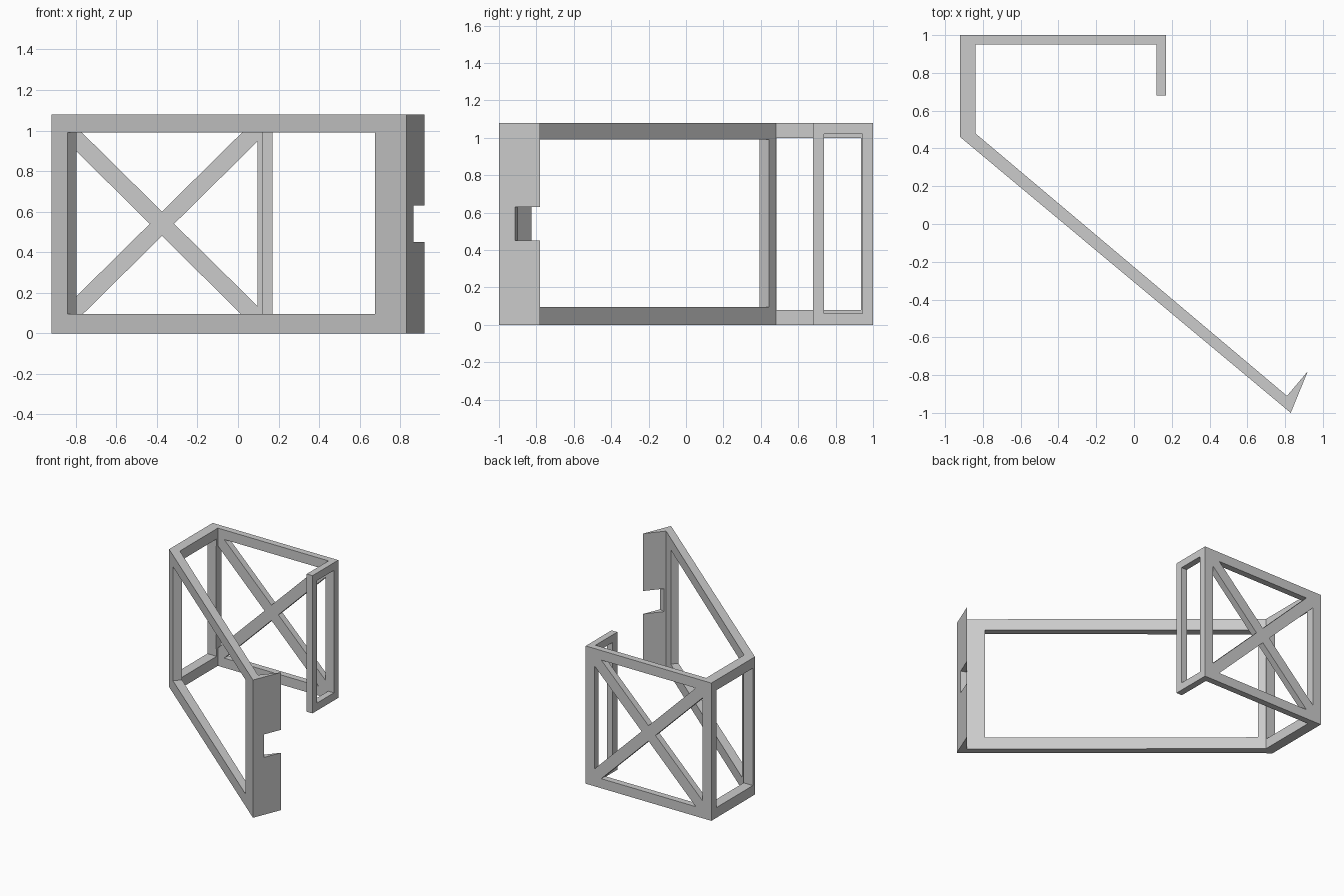
import bpy
import bmesh
from mathutils import Vector, Matrix

cube = bpy.data.objects.get("Cube")
if cube:
    bpy.data.objects.remove(cube, do_unlink=True)

HEIGHT = 1.08

grey = bpy.data.materials.new("plain grey")
grey.use_nodes = True
grey.diffuse_color = (0.6, 0.6, 0.6, 1)
grey.node_tree.nodes["Principled BSDF"].inputs["Base Color"].default_value = (0.6, 0.6, 0.6, 1)


def prism(name, base, sweep):
    """Extrude a flat polygon of 3D points along a vector."""
    bm = bmesh.new()
    face = bm.faces.new([bm.verts.new(p) for p in base])
    result = bmesh.ops.extrude_face_region(bm, geom=[face], use_keep_orig=True)
    moved = [v for v in result["geom"] if isinstance(v, bmesh.types.BMVert)]
    bmesh.ops.translate(bm, verts=moved, vec=Vector(sweep))
    bmesh.ops.recalc_face_normals(bm, faces=bm.faces[:])
    mesh = bpy.data.meshes.new(name)
    bm.to_mesh(mesh)
    bm.free()
    obj = bpy.data.objects.new(name, mesh)
    obj.data.materials.append(grey)
    bpy.context.scene.collection.objects.link(obj)
    return obj


def plan_prism(name, outline, z0, z1):
    return prism(name, [(x, y, z0) for x, y in outline], (0, 0, z1 - z0))


def rectangle(x0, x1, y0, y1):
    return [(x0, y0), (x1, y0), (x1, y1), (x0, y1)]


def slanted(start, end, inner, outer):
    """Plan rectangle along start-end, reaching to both sides of that line."""
    a, b = Vector(start), Vector(end)
    d = (b - a).normalized()
    n = Vector((-d.y, d.x))
    return [a + n * outer, b + n * outer, b + n * inner, a + n * inner]


def cut(body, cutter):
    cutter.hide_render = True
    mod = body.modifiers.new("opening", 'BOOLEAN')
    mod.operation = 'DIFFERENCE'
    mod.solver = 'EXACT'
    mod.object = cutter
    bpy.context.view_layer.objects.active = body
    bpy.ops.object.modifier_apply(modifier=mod.name)
    bpy.data.objects.remove(cutter, do_unlink=True)


# Folded sheet: end flange, back wall, side wall, long slanted panel, hooked lip
outline = [(-0.92, 1.0), (0.17, 1.0), (0.17, 0.68), (0.12, 0.68), (0.12, 0.95),
           (-0.84, 0.95), (-0.84, 0.48), (0.81, -0.91), (0.92, -0.78),
           (0.83, -1.0), (-0.92, 0.46)]
frame = plan_prism("folded_frame", outline, 0, HEIGHT)

# Side wall and end flange openings
cut(frame, plan_prism("side_opening", rectangle(-1.0, -0.8, 0.485, 0.935), 0.08, 1.0))
cut(frame, plan_prism("flange_opening", rectangle(0.1, 0.25, 0.737, 0.945), 0.06, 1.02))

# Long slanted panel opening
cut(frame, plan_prism("panel_opening",
                      slanted((-0.84, 0.393), (0.675, -0.87), -0.04, 0.1), 0.095, 0.99))

# Latch notch in the hooked lip
cut(frame, plan_prism("lip_notch",
                      slanted((0.865, -0.915), (0.945, -0.72), -0.04, 0.056), 0.45, 0.63))

# Back wall: four triangular openings leave a cross brace
half_w, half_h, bar = 0.47, 0.465, 0.06
side = [(bar, 0), (half_w, half_h - bar), (half_w, bar - half_h)]
top = [(0, bar), (half_w - bar, half_h), (bar - half_w, half_h)]
for triangle in (side, top):
    for sign in (1, -1):
        points = [(-0.375 + sign * u, 0.9, HEIGHT / 2 + sign * v) for u, v in triangle]
        cut(frame, prism("brace_opening", points, (0, 0.2, 0)))
